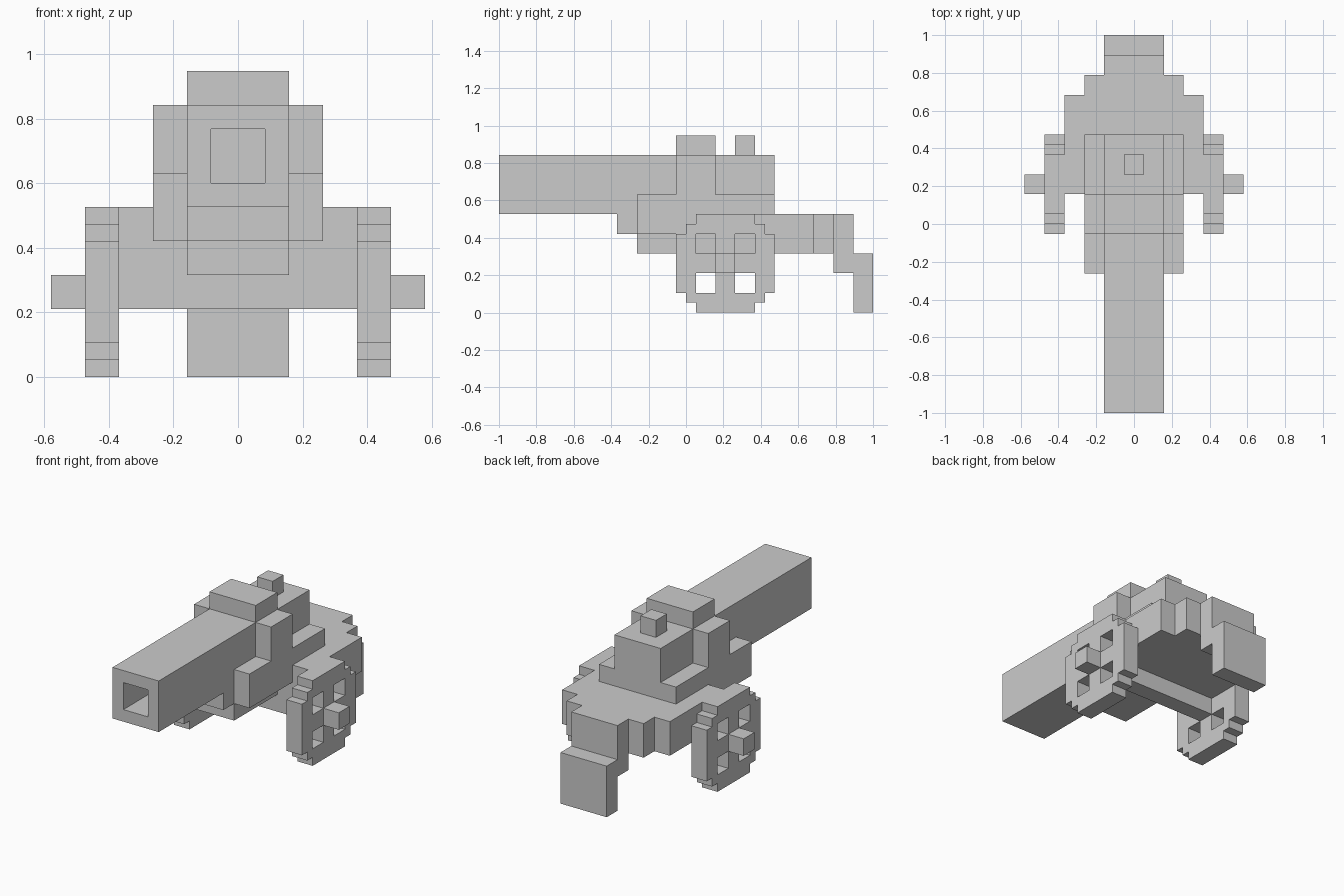
import bpy
import bmesh
from mathutils import Vector

old = bpy.data.objects.get("Cube")
if old:
    bpy.data.objects.remove(old, do_unlink=True)

U = 2 / 19  # one block

grey = bpy.data.materials.new("plain grey")
grey.use_nodes = True
grey.diffuse_color = (0.6, 0.6, 0.6, 1)
grey.node_tree.nodes["Principled BSDF"].inputs["Base Color"].default_value = (0.6, 0.6, 0.6, 1)


def place(x, y, z):
    """Block coordinates (y counted from the muzzle) to model space."""
    return Vector((x * U, y * U - 1, z * U))


def finish(name, bm):
    bmesh.ops.recalc_face_normals(bm, faces=bm.faces)
    mesh = bpy.data.meshes.new(name)
    bm.to_mesh(mesh)
    bm.free()
    mesh.materials.append(grey)
    obj = bpy.data.objects.new(name, mesh)
    bpy.context.collection.objects.link(obj)
    return obj


def extrude_all(bm, offset):
    result = bmesh.ops.extrude_face_region(bm, geom=bm.faces[:], use_keep_orig=True)
    verts = [g for g in result["geom"] if isinstance(g, bmesh.types.BMVert)]
    bmesh.ops.translate(bm, verts=verts, vec=offset)


def side_prism(name, profile, x0, x1):
    """Extrude a (y, z) profile across the model."""
    bm = bmesh.new()
    bm.faces.new([bm.verts.new(place(x0, y, z)) for y, z in profile])
    extrude_all(bm, Vector(((x1 - x0) * U, 0, 0)))
    return finish(name, bm)


def box(name, half_width, y0, y1, z0, z1):
    return side_prism(name, [(y0, z0), (y1, z0), (y1, z1), (y0, z1)], -half_width, half_width)


# Barrel with a square bore sunk into the muzzle
barrel = box("barrel", 1.5, 0, 14, 5, 8)
bm = bmesh.new()
bm.from_mesh(barrel.data)
muzzle = min(bm.faces, key=lambda f: f.calc_center_median().y)
bmesh.ops.inset_individual(bm, faces=[muzzle], thickness=U)
bore = bmesh.ops.extrude_discrete_faces(bm, faces=[muzzle])["faces"][0]
bmesh.ops.translate(bm, verts=bore.verts[:], vec=(0, 4 * U, 0))
bm.to_mesh(barrel.data)
bm.free()

# Band and sight on top of the barrel
box("barrel_band", 1.5, 9, 11, 8, 9)
box("rear_sight", 0.5, 12, 13, 8, 9)

# Stepped cradle under the barrel
side_prism("barrel_cradle", [(6, 5), (6, 4), (7, 4), (7, 3), (11, 3), (11, 5)], -1.5, 1.5)

# Cheeks rising to trunnion blocks on both sides
cheek = [(7, 4), (11, 4), (11, 5), (14, 5), (14, 6), (11, 6), (11, 8), (9, 8), (9, 6), (7, 6)]
side_prism("left_cheek", cheek, 1.5, 2.5)
side_prism("right_cheek", cheek, -2.5, -1.5)

# Carriage bed, stepping in towards the trail
bm = bmesh.new()
half = [(3.5, 11), (3.5, 16), (2.5, 16), (2.5, 17)]
outline = half + [(-x, y) for x, y in reversed(half)]
bm.faces.new([bm.verts.new(place(x, y, 3)) for x, y in outline])
extrude_all(bm, Vector((0, 0, 2 * U)))
finish("carriage_bed", bm)

# Trail dropping to the ground
side_prism("trail", [(17, 5), (18, 5), (18, 3), (19, 3), (19, 0), (18, 0), (18, 2), (17, 2)], -1.5, 1.5)

# Axle with protruding hubs
box("axle", 5.5, 11, 12, 2, 3)


def wheel(name, x0):
    """Stepped disc of half-block cells with four square openings."""
    bm = bmesh.new()
    for i in range(10):
        for j in range(10):
            edge_i, edge_j = min(i, 9 - i), min(j, 9 - j)
            corner = edge_i + edge_j < 2
            opening = edge_i in (2, 3) and edge_j in (2, 3)
            if corner or opening:
                continue
            y, z = 9 + i / 2, j / 2
            cell = [(y, z), (y + 0.5, z), (y + 0.5, z + 0.5), (y, z + 0.5)]
            bm.faces.new([bm.verts.new(place(x0, a, b)) for a, b in cell])
    bmesh.ops.remove_doubles(bm, verts=bm.verts, dist=0.001)
    extrude_all(bm, Vector((U, 0, 0)))
    finish(name, bm)


# Wheels
wheel("left_wheel", 3.5)
wheel("right_wheel", -4.5)
